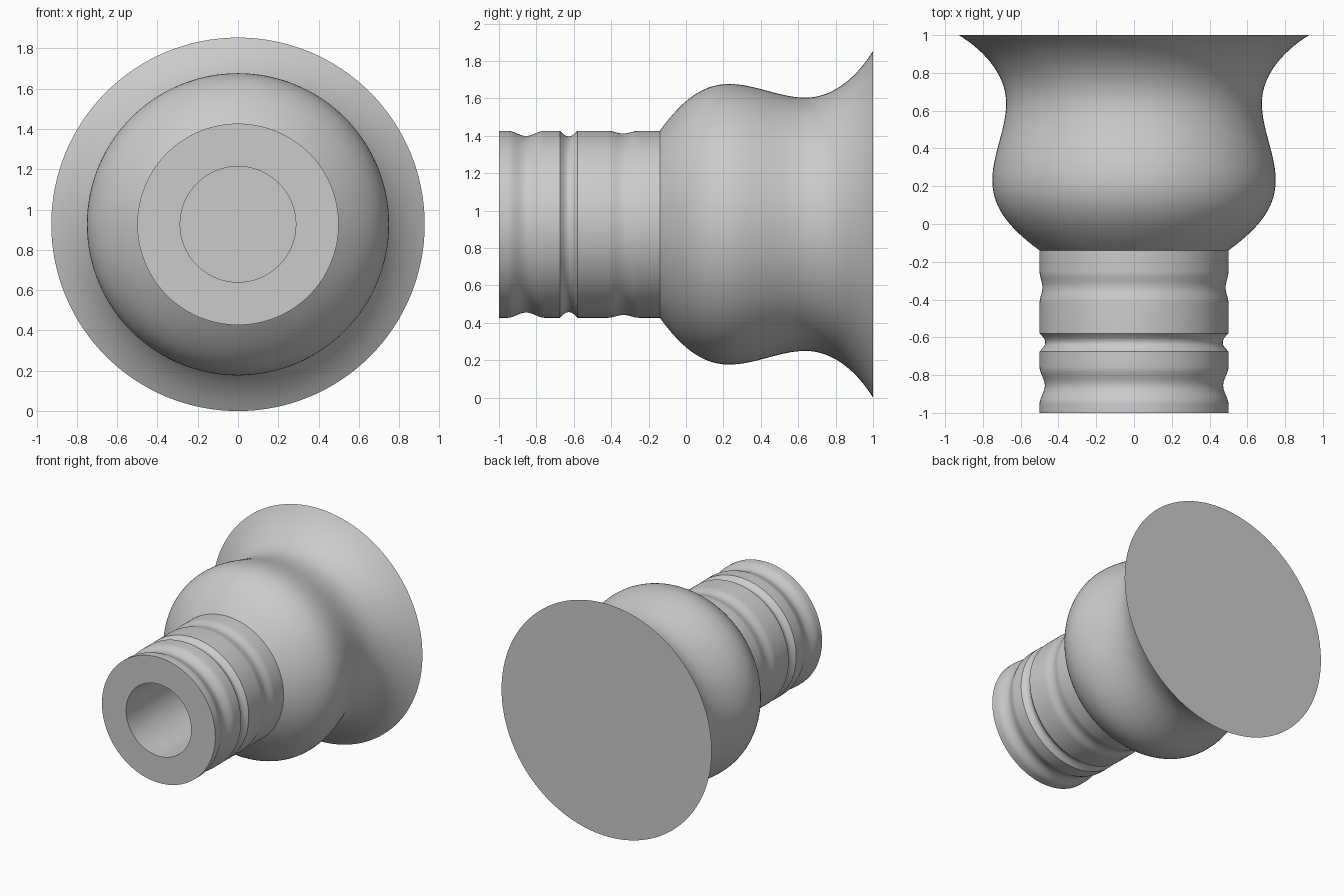
import bpy, bmesh, math
from mathutils import Vector
from mathutils.geometry import interpolate_bezier

cube = bpy.data.objects.get("Cube")
if cube:
    bpy.data.objects.remove(cube, do_unlink=True)

SEGMENTS = 128
AXIS_Z = 0.927

grey = bpy.data.materials.new("satin grey")
grey.use_nodes = True
colour = (0.6, 0.6, 0.6, 1)
grey.diffuse_color = colour
grey.node_tree.nodes["Principled BSDF"].inputs["Base Color"].default_value = colour


def groove(centre, half, depth, radius=0.5, power=1.0, steps=16):
    """Cosine dip in the tube wall, as (y, radius) points."""
    pts = []
    for i in range(steps + 1):
        t = 2 * i / steps - 1
        dip = depth * math.cos(t * math.pi / 2) ** power
        pts.append((centre + half * t, radius - dip))
    return pts


def flare(knots, steps=20):
    """Smooth wall through (start, handle, handle, end) spans."""
    pts = []
    for span in knots:
        curve = interpolate_bezier(*[Vector((y, r, 0)) for y, r in span], steps)
        pts += [(p.x, p.y) for p in curve[(1 if pts else 0):]]
    return pts


def lathe(name, profile):
    """Revolve (y, radius) points about the front-to-back axis."""
    bm = bmesh.new()
    rings = []
    for y, r in profile:
        ring = []
        for i in range(SEGMENTS):
            a = math.tau * i / SEGMENTS
            ring.append(bm.verts.new((r * math.cos(a), y, AXIS_Z + r * math.sin(a))))
        rings.append(ring)
    for a, b in zip(rings, rings[1:]):
        for i in range(SEGMENTS):
            j = (i + 1) % SEGMENTS
            bm.faces.new((a[i], a[j], b[j], b[i]))
    # flat discs close the bore floor and the wide end
    bm.faces.new(rings[0])
    bm.faces.new(rings[-1])
    bmesh.ops.recalc_face_normals(bm, faces=bm.faces)
    mesh = bpy.data.meshes.new(name)
    bm.to_mesh(mesh)
    bm.free()
    mesh.materials.append(grey)
    obj = bpy.data.objects.new(name, mesh)
    bpy.context.collection.objects.link(obj)
    bpy.ops.object.select_all(action='DESELECT')
    obj.select_set(True)
    bpy.context.view_layer.objects.active = obj
    bpy.ops.object.shade_smooth_by_angle(angle=math.radians(25))
    return obj


# Blind bore, then the front face
bore = [(-0.14, 0.287), (-1.0, 0.287), (-1.0, 0.5)]

# Tube with a soft groove, a crisp groove and a shallow groove
tube = (groove(-0.855, 0.10, 0.028, power=2)
        + groove(-0.627, 0.048, 0.03)
        + groove(-0.335, 0.085, 0.015, power=2))

# Rounded bulb, waist and wide flared end
bulb = flare([
    ((-0.14, 0.5), (-0.03, 0.65), (0.08, 0.75), (0.23, 0.75)),
    ((0.23, 0.75), (0.37, 0.75), (0.50, 0.677), (0.64, 0.677)),
    ((0.64, 0.677), (0.78, 0.677), (0.91, 0.78), (1.0, 0.927)),
])

lathe("flared_knob", bore + tube + bulb)
